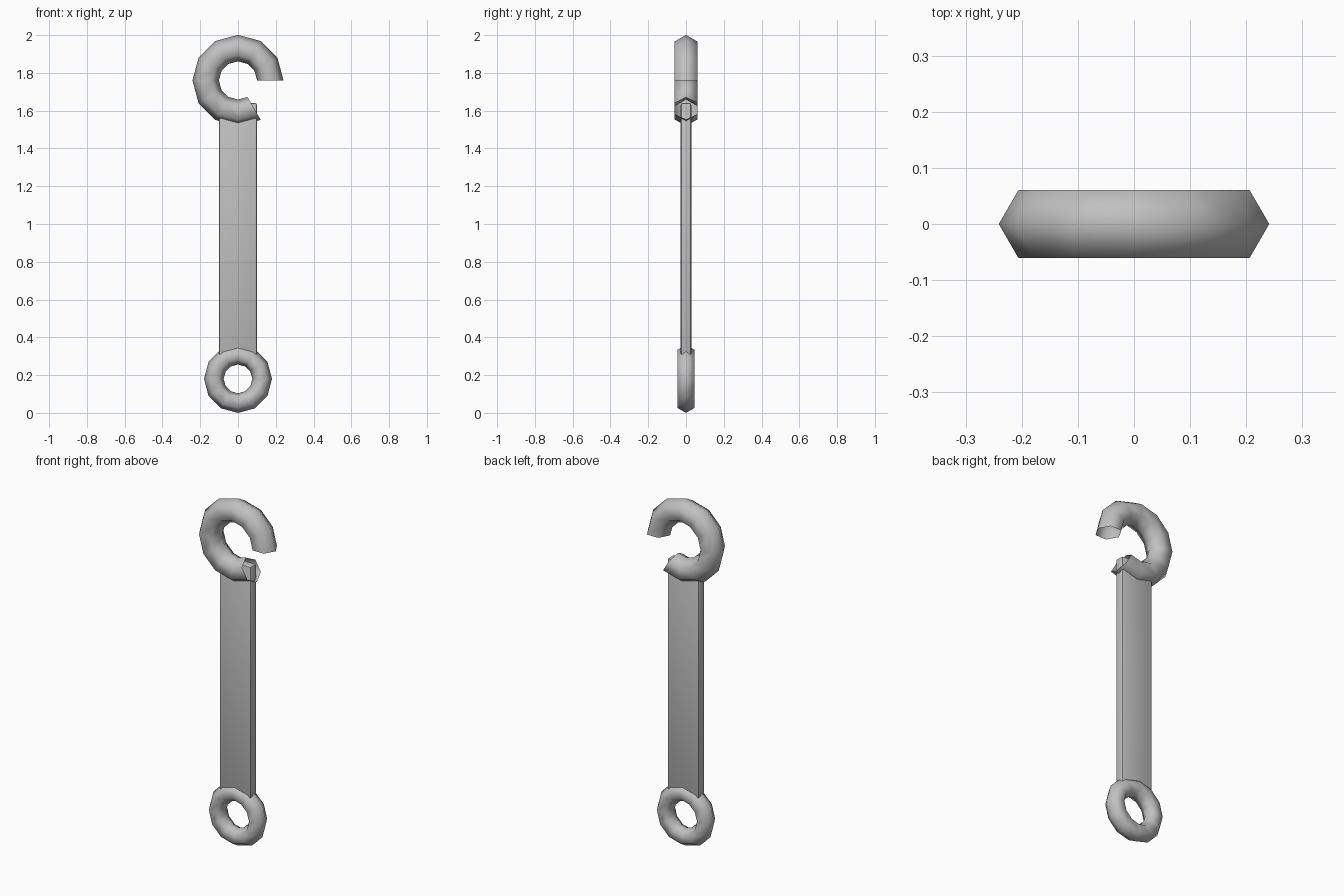
import bpy, bmesh
from math import cos, sin, radians

cube = bpy.data.objects.get("Cube")
if cube:
    bpy.data.objects.remove(cube, do_unlink=True)

# One plain grey metal
steel = bpy.data.materials.new("grey_steel")
steel.use_nodes = True
grey = (0.53, 0.53, 0.53, 1)
steel.diffuse_color = grey
steel.node_tree.nodes["Principled BSDF"].inputs["Base Color"].default_value = grey


def finish(name, bm, angle):
    bmesh.ops.recalc_face_normals(bm, faces=bm.faces)
    mesh = bpy.data.meshes.new(name)
    bm.to_mesh(mesh)
    bm.free()
    mesh.materials.append(steel)
    obj = bpy.data.objects.new(name, mesh)
    bpy.context.collection.objects.link(obj)
    bpy.ops.object.select_all(action='DESELECT')
    obj.select_set(True)
    bpy.context.view_layer.objects.active = obj
    bpy.ops.object.shade_smooth_by_angle(angle=radians(angle))
    return obj


def ring(name, z, major, minor, arc, steps, sides=6):
    """Upright ring of six-sided section; a partial arc stays open at its ends."""
    bm = bmesh.new()
    closed = arc == 360
    loops = []
    for i in range(steps if closed else steps + 1):
        a = radians(arc * i / steps)
        loop = []
        for j in range(sides):
            b = radians(360 * j / sides)
            r = major + minor * cos(b)
            loop.append(bm.verts.new((r * cos(a), minor * sin(b), z + r * sin(a))))
        loops.append(loop)
    for i in range(steps):
        p, q = loops[i], loops[(i + 1) % len(loops)]
        for j in range(sides):
            k = (j + 1) % sides
            bm.faces.new((p[j], p[k], q[k], q[j]))
    return finish(name, bm, 80)


# Open jaw at the top and closed eye at the bottom
ring("open_jaw", 1.76, 0.171, 0.07, 300, 10)
ring("closed_eye", 0.18, 0.128, 0.052, 360, 12)

# Flat handle with softened edges
bm = bmesh.new()
bmesh.ops.create_cube(bm, size=1)
for v in bm.verts:
    v.co.x *= 0.2
    v.co.y *= 0.056
    v.co.z = v.co.z * 1.34 + 0.97
bmesh.ops.bevel(bm, geom=bm.edges[:], offset=0.01, segments=2, profile=0.5, affect='EDGES')
finish("handle", bm, 40)
